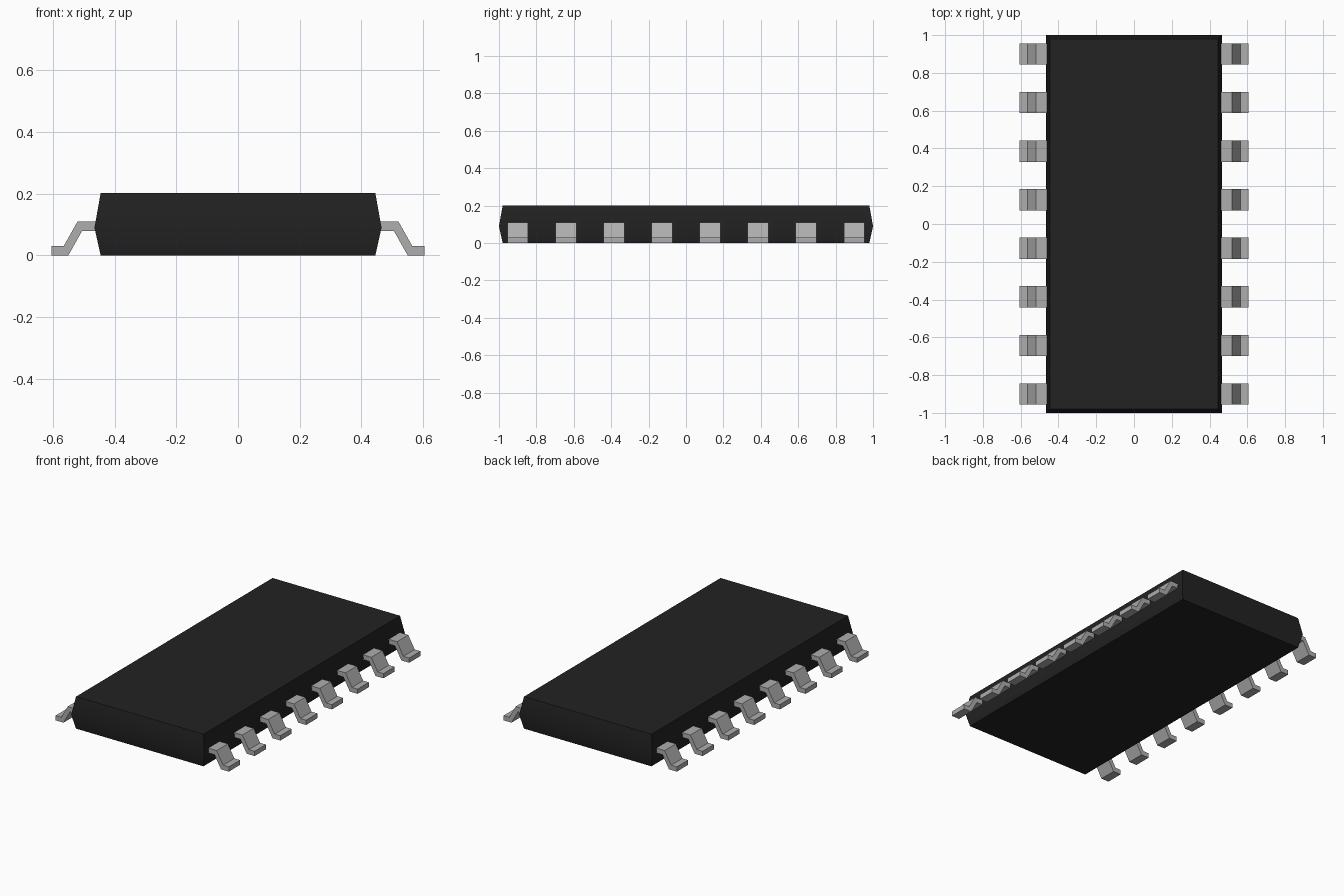
import bpy
import math

cube = bpy.data.objects.get("Cube")
if cube:
    bpy.data.objects.remove(cube, do_unlink=True)


def make_material(name, color):
    mat = bpy.data.materials.new(name)
    mat.use_nodes = True
    mat.diffuse_color = color
    bsdf = next(n for n in mat.node_tree.nodes if n.type == "BSDF_PRINCIPLED")
    bsdf.inputs["Base Color"].default_value = color
    return mat


def loft(name, rings, mat):
    """Capped solid through rings with equal point counts, ordered counterclockwise."""
    n = len(rings[0])
    verts = [p for ring in rings for p in ring]
    faces = [tuple(reversed(range(n))), tuple(range(len(verts) - n, len(verts)))]
    for r in range(len(rings) - 1):
        for i in range(n):
            j = (i + 1) % n
            faces.append((r * n + i, r * n + j, (r + 1) * n + j, (r + 1) * n + i))
    mesh = bpy.data.meshes.new(name)
    mesh.from_pydata(verts, [], faces)
    mesh.materials.append(mat)
    obj = bpy.data.objects.new(name, mesh)
    bpy.context.collection.objects.link(obj)
    return obj


black = make_material("black_plastic", (0.016, 0.016, 0.016, 1))
metal = make_material("grey_metal", (0.42, 0.42, 0.42, 1))


# Package body: rectangle that bulges at the mould seam
def rectangle(hx, hy, z):
    return [(-hx, -hy, z), (hx, -hy, z), (hx, hy, z), (-hx, hy, z)]


body = loft("chip_body", [rectangle(0.445, 0.98, 0),
                          rectangle(0.465, 1.0, 0.09),
                          rectangle(0.445, 0.98, 0.202)], black)
bpy.ops.object.select_all(action="DESELECT")
body.select_set(True)
bpy.context.view_layer.objects.active = body
bpy.ops.object.shade_smooth_by_angle(angle=math.radians(30))

# Bent pins: one stepped profile, eight per side
PROFILE = [(0.45, 0.08), (0.505, 0.08), (0.55, 0), (0.605, 0),
           (0.605, 0.03), (0.565, 0.03), (0.52, 0.11), (0.45, 0.11)]
PINS, PITCH, HALF_WIDTH = 8, 0.257, 0.056

for side, sign in (("left", 1), ("right", -1)):
    # Mirrored profiles are reversed to keep normals outward
    outline = [(sign * x, z) for x, z in PROFILE][::sign]
    for k in range(PINS):
        y = (k - (PINS - 1) / 2) * PITCH
        rings = [[(x, y + dy, z) for x, z in outline] for dy in (HALF_WIDTH, -HALF_WIDTH)]
        loft(f"{side}_pin_{k + 1}", rings, metal)
